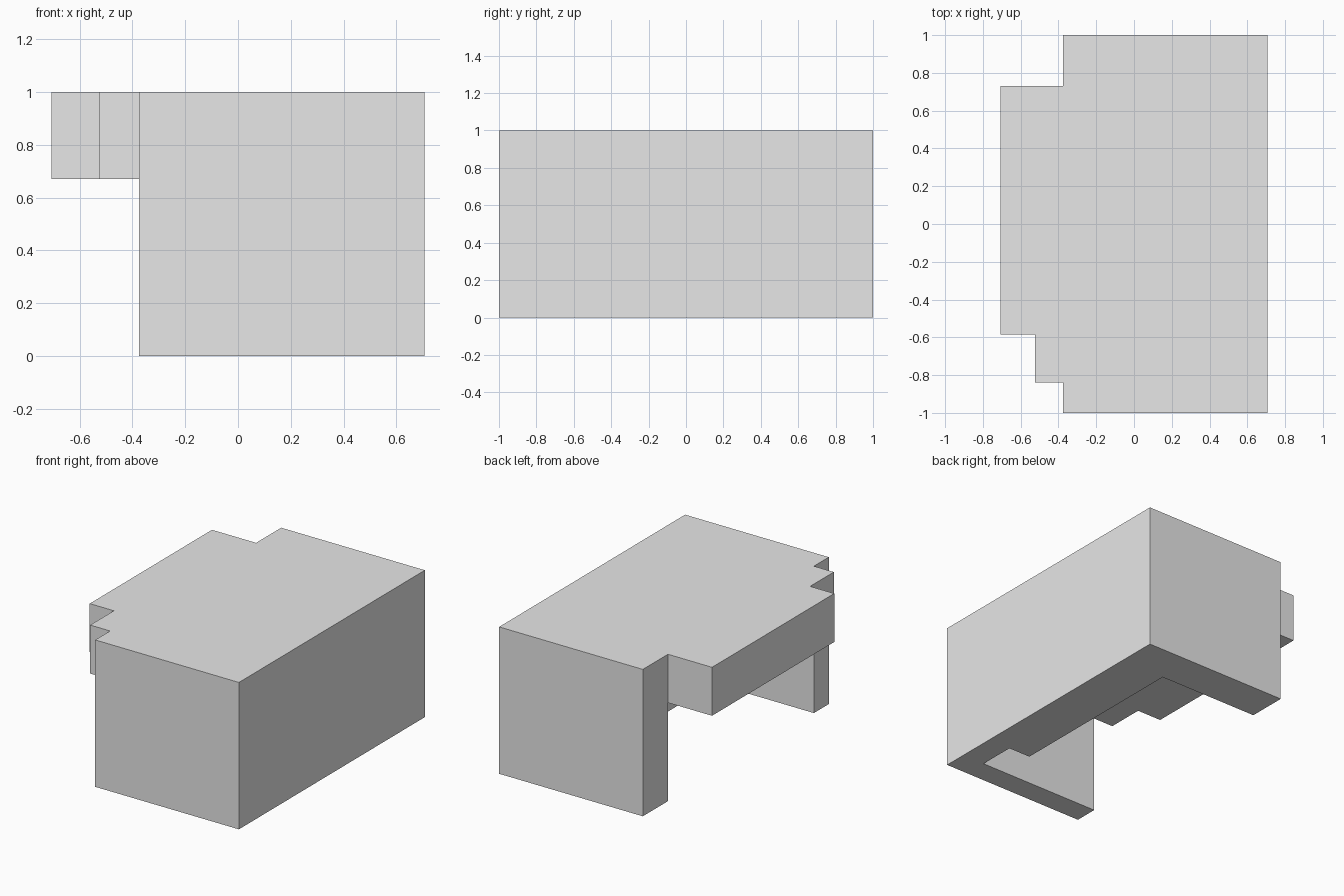
import bpy
import bmesh

cube = bpy.data.objects.get("Cube")
if cube:
    bpy.data.objects.remove(cube, do_unlink=True)

HALF_X, WALL_X = 0.707, -0.375   # outer side, open edge of the end walls
BACK, STEP, FRONT = 0.73, -0.585, -0.84   # overhang and recess limits in y
LEDGE = 0.67                     # underside of the top slab

gray = bpy.data.materials.new("light gray")
gray.use_nodes = True
color = (0.8, 0.8, 0.8, 1)
gray.diffuse_color = color
gray.node_tree.nodes["Principled BSDF"].inputs["Base Color"].default_value = color


def prism(name, outline, bottom, top):
    """Extrude a flat outline between two heights."""
    bm = bmesh.new()
    face = bm.faces.new([bm.verts.new((x, y, bottom)) for x, y in outline])
    lifted = bmesh.ops.extrude_face_region(bm, geom=[face], use_keep_orig=True)
    verts = [v for v in lifted["geom"] if isinstance(v, bmesh.types.BMVert)]
    bmesh.ops.translate(bm, verts=verts, vec=(0, 0, top - bottom))
    bmesh.ops.recalc_face_normals(bm, faces=bm.faces)
    mesh = bpy.data.meshes.new(name)
    bm.to_mesh(mesh)
    bm.free()
    mesh.materials.append(gray)
    obj = bpy.data.objects.new(name, mesh)
    bpy.context.collection.objects.link(obj)
    return obj


# Full-height block with the stepped overhang outline
shell = prism("stepped_shell", [
    (HALF_X, -1), (HALF_X, 1), (WALL_X, 1), (WALL_X, BACK),
    (-HALF_X, BACK), (-HALF_X, STEP), (-0.525, STEP),
    (-0.525, FRONT), (WALL_X, FRONT), (WALL_X, -1)], 0, 1)

# Stepped recess below the slab, open on one side and underneath
recess = prism("recess_cutter", [
    (-1, BACK), (-1, FRONT), (0.54, FRONT), (0.54, STEP),
    (0.375, STEP), (0.375, BACK)], -0.2, LEDGE)
recess.hide_render = True

cut = shell.modifiers.new("recess", 'BOOLEAN')
cut.operation = 'DIFFERENCE'
cut.solver = 'EXACT'
cut.object = recess
bpy.context.view_layer.objects.active = shell
bpy.ops.object.modifier_apply(modifier=cut.name)
bpy.data.objects.remove(recess, do_unlink=True)
